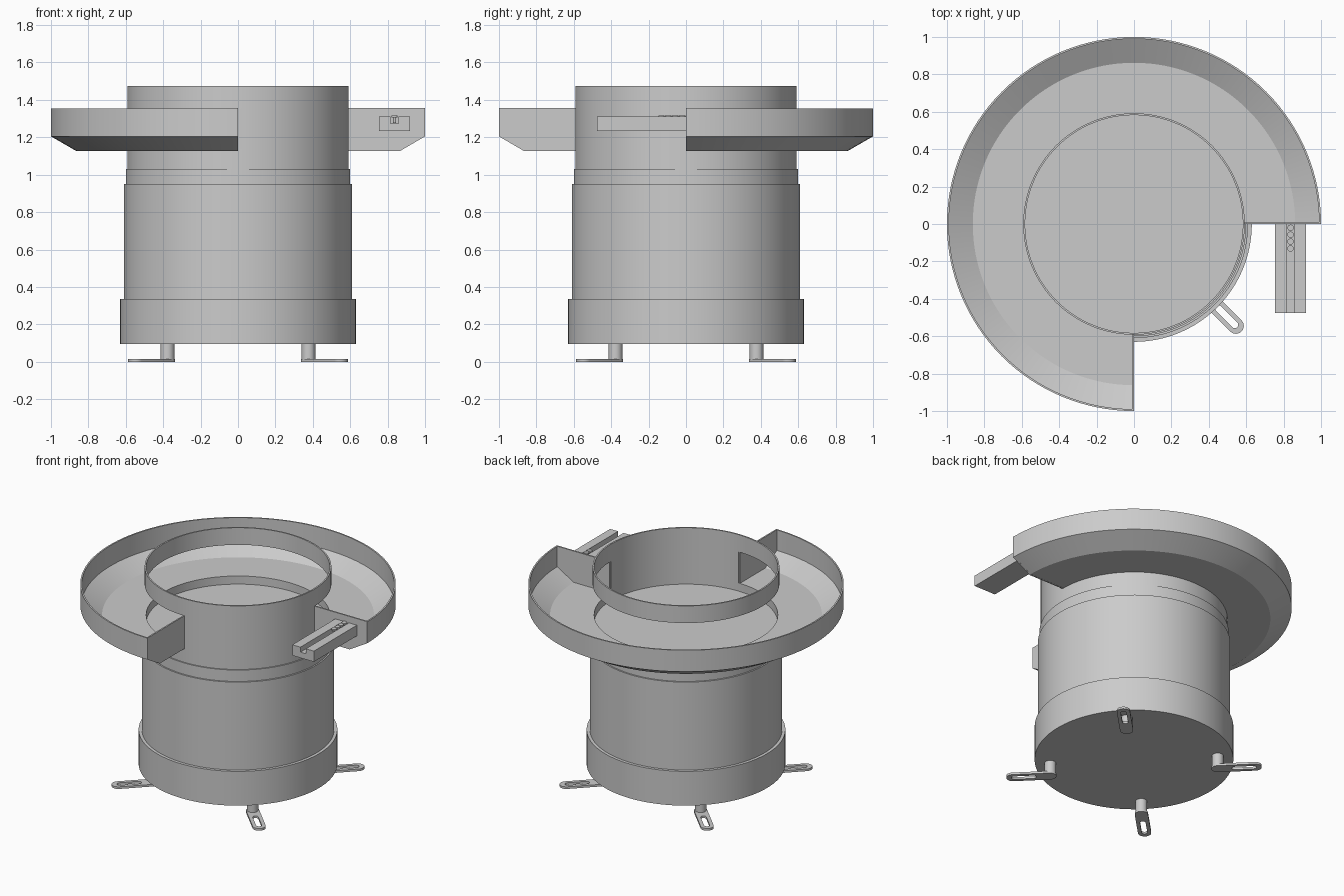
import bpy, bmesh
from math import sin, cos, pi, radians
from mathutils import Matrix

if "Cube" in bpy.data.objects:
    bpy.data.objects.remove(bpy.data.objects["Cube"])


def finish(name, bm, matrix=None):
    bmesh.ops.remove_doubles(bm, verts=bm.verts, dist=1e-5)
    bmesh.ops.recalc_face_normals(bm, faces=bm.faces)
    if matrix:
        bm.transform(matrix)
    me = bpy.data.meshes.new(name)
    bm.to_mesh(me)
    bm.free()
    ob = bpy.data.objects.new(name, me)
    bpy.context.collection.objects.link(ob)
    bpy.ops.object.select_all(action='DESELECT')
    ob.select_set(True)
    bpy.context.view_layer.objects.active = ob
    bpy.ops.object.shade_smooth_by_angle(angle=radians(25))
    return ob


def lathe(name, profile, a0=0, a1=360, segs=128, matrix=None):
    """Revolve a closed (r, z) profile; partial turns get end caps."""
    bm = bmesh.new()
    full = a1 - a0 == 360
    n = segs if full else int(segs * (a1 - a0) / 360)
    rows = []
    for i in range(n if full else n + 1):
        a = radians(a0 + (a1 - a0) * i / n)
        rows.append([bm.verts.new((r * cos(a), r * sin(a), z)) for r, z in profile])
    m = len(profile)
    for i in range(n):
        p, q = rows[i], rows[(i + 1) % len(rows)]
        for j in range(m):
            k = (j + 1) % m
            if profile[j][0] == 0 and profile[k][0] == 0:
                continue
            if profile[j][0] == 0:
                bm.faces.new((p[j], q[k], p[k]))
            elif profile[k][0] == 0:
                bm.faces.new((p[j], q[j], p[k]))
            else:
                bm.faces.new((p[j], q[j], q[k], p[k]))
    if not full:
        bm.faces.new(rows[0])
        bm.faces.new(rows[-1])
    bmesh.ops.delete(bm, geom=[v for v in bm.verts if not v.link_faces], context='VERTS')
    return finish(name, bm, matrix)


def ring(name, r0, r1, z0, z1, a0=0, a1=360, segs=128):
    return lathe(name, [(r0, z0), (r1, z0), (r1, z1), (r0, z1)], a0, a1, segs)


def prism(name, pts, y0, y1, matrix=None):
    """Extrude an (x, z) outline along y."""
    bm = bmesh.new()
    a = [bm.verts.new((x, y0, z)) for x, z in pts]
    b = [bm.verts.new((x, y1, z)) for x, z in pts]
    bm.faces.new(a)
    bm.faces.new(b)
    for i in range(len(pts)):
        j = (i + 1) % len(pts)
        bm.faces.new((a[i], a[j], b[j], b[i]))
    return finish(name, bm, matrix)


def stadium(x0, x1, r, n=12):
    right = [(x1 + r * cos(t), r * sin(t)) for t in (-pi / 2 + pi * i / n for i in range(n + 1))]
    left = [(x0 + r * cos(t), r * sin(t)) for t in (pi / 2 + pi * i / n for i in range(n + 1))]
    return right + left


def slotted_plate(name, outer, inner, z0, z1, matrix):
    bm = bmesh.new()
    loops = [[bm.verts.new((x, y, z)) for x, y in pts]
             for pts, z in ((outer, z0), (outer, z1), (inner, z1), (inner, z0))]
    n = len(outer)
    for k in range(4):
        p, q = loops[k], loops[(k + 1) % 4]
        for i in range(n):
            j = (i + 1) % n
            bm.faces.new((p[i], p[j], q[j], q[i]))
    return finish(name, bm, matrix)


# Stepped drive housing, its top face is the bowl floor
lathe("drive_housing", [(0, .095), (.63, .095), (.63, .335), (.61, .335), (.61, .95),
                        (.6, .95), (.6, 1.03), (.585, 1.03), (.585, 1.08), (0, 1.08)])

# Bowl wall: open to the tray for three quarters of the turn
ring("bowl_lower_wall", .582, .592, 1.03, 1.137)
ring("bowl_closed_wall", .582, .592, 1.137, 1.355, 270, 360)
ring("bowl_upper_ring", .582, .592, 1.355, 1.475)

# Three-quarter sorting tray with end plates
lathe("tray", [(.59, 1.127), (.865, 1.127), (1, 1.205), (1, 1.355), (.99, 1.355),
               (.99, 1.212), (.862, 1.137), (.59, 1.137)], 0, 270)
plate = [(.585, 1.126), (.865, 1.126), (1, 1.205), (1, 1.356), (.585, 1.356)]
prism("tray_end_plate_right", plate, 0, .01)
prism("tray_end_plate_front", plate, -.01, 0, Matrix.Rotation(-pi / 2, 4, 'Z'))

# Outlet chute with a groove
prism("outlet_chute", [(.753, 1.235), (.92, 1.235), (.92, 1.31), (.858, 1.31), (.858, 1.275),
                       (.816, 1.275), (.816, 1.31), (.753, 1.31)], -.475, 0)

# Small pins queued in the groove
for i in range(4):
    lathe(f"queued_pin_{i + 1}", [(0, 1.276), (.008, 1.276), (.008, 1.305), (.017, 1.305),
                                  (.017, 1.316), (0, 1.316)], segs=12,
          matrix=Matrix.Translation((.837, -.02 - .037 * i, 0)))

# Four legs with slotted mounting feet on the diagonals
for i in range(4):
    rot = Matrix.Rotation(radians(45 + 90 * i), 4, 'Z')
    lathe(f"leg_{i + 1}", [(0, .001), (.037, .001), (.037, .1), (0, .1)], segs=32,
          matrix=rot @ Matrix.Translation((.533, 0, 0)))
    slotted_plate(f"foot_{i + 1}", stadium(.535, .771, .042), stadium(.64, .762, .018), 0, .015, rot)
